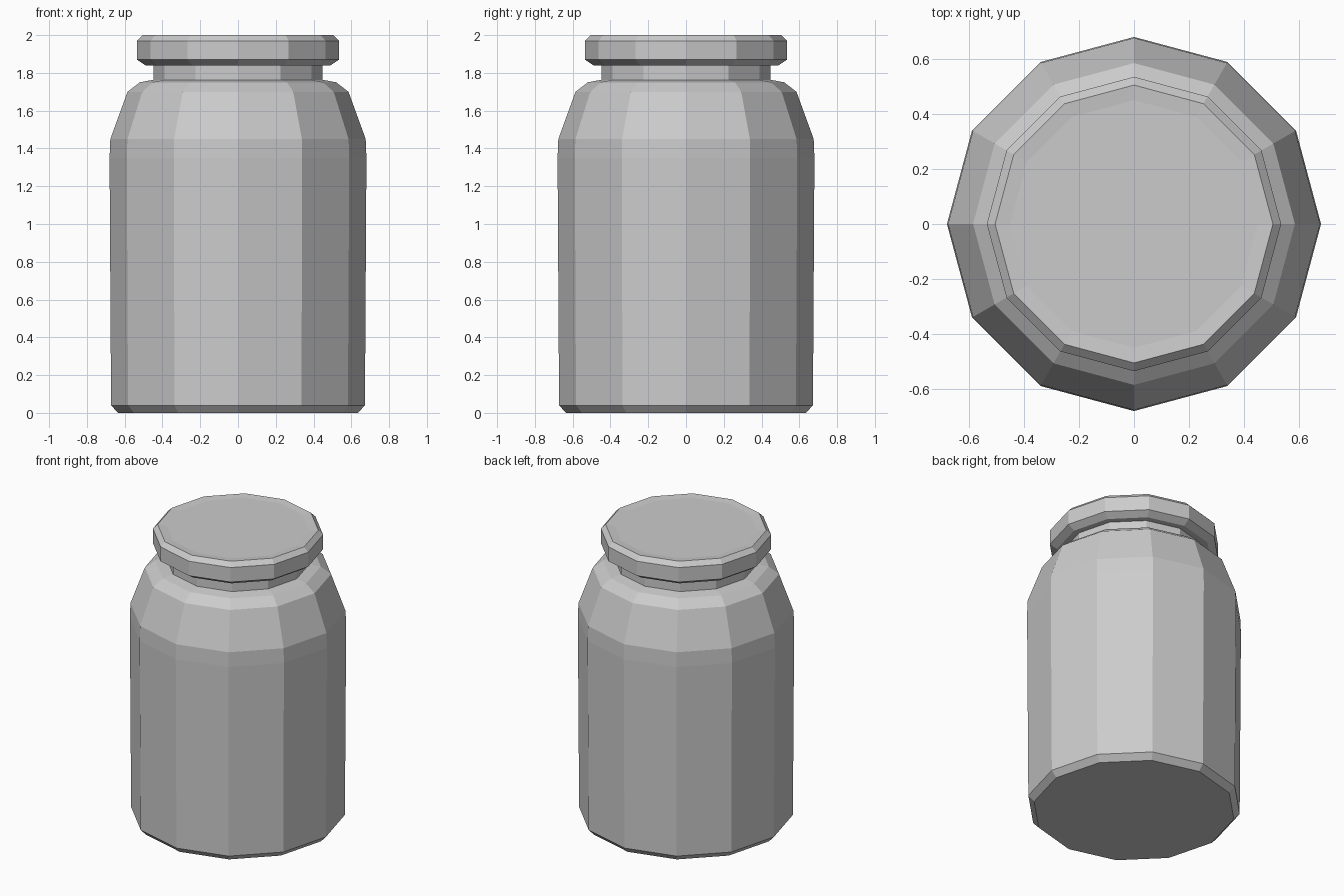
import bpy, bmesh
from math import cos, sin, tau

cube = bpy.data.objects.get("Cube")
if cube:
    bpy.data.objects.remove(cube)

SIDES = 12


def flat_material(name, color):
    mat = bpy.data.materials.new(name)
    mat.use_nodes = True
    mat.diffuse_color = color
    mat.node_tree.nodes["Principled BSDF"].inputs["Base Color"].default_value = color
    return mat


def lathe(name, profile, mat):
    """Faceted turned solid from (radius, height) pairs, capped at both ends."""
    bm = bmesh.new()
    rings = [[bm.verts.new((r * cos(tau * i / SIDES), r * sin(tau * i / SIDES), z))
              for i in range(SIDES)] for r, z in profile]
    for low, high in zip(rings, rings[1:]):
        for i in range(SIDES):
            j = (i + 1) % SIDES
            bm.faces.new((low[i], low[j], high[j], high[i]))
    bm.faces.new(rings[0][::-1])
    bm.faces.new(rings[-1])
    mesh = bpy.data.meshes.new(name)
    bm.to_mesh(mesh)
    bm.free()
    mesh.materials.append(mat)
    obj = bpy.data.objects.new(name, mesh)
    bpy.context.collection.objects.link(obj)
    return obj


grey = flat_material("light grey", (0.6, 0.6, 0.6, 1))

# Jar body: chamfered foot, nearly straight wall, rounded shoulder
lathe("jar_body", [(0.635, 0), (0.672, 0.04), (0.68, 1.35), (0.676, 1.45),
                   (0.585, 1.70), (0.52, 1.75), (0.44, 1.765)], grey)

# Neck between shoulder and lid
lathe("jar_neck", [(0.448, 1.75), (0.448, 1.85)], grey)

# Lid: chamfered rims with a shallow dished top
lathe("jar_lid", [(0.49, 1.84), (0.535, 1.87), (0.535, 1.97),
                  (0.505, 2.0), (0.45, 1.995)], grey)
